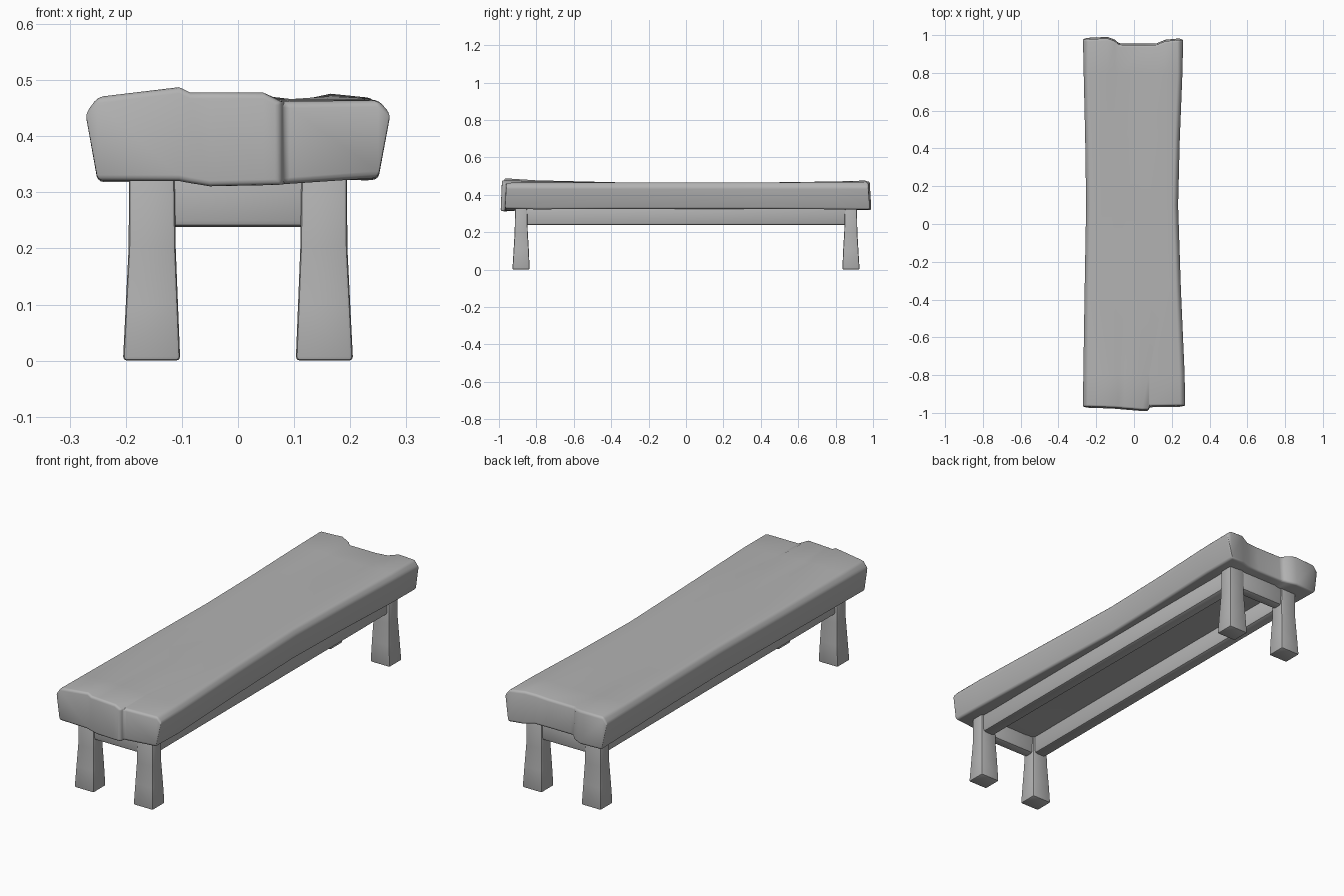
import bpy
import bmesh

if "Cube" in bpy.data.objects:
    bpy.data.objects.remove(bpy.data.objects["Cube"], do_unlink=True)

stone = bpy.data.materials.new("grey_stone")
stone.use_nodes = True
GREY = (0.45, 0.45, 0.45, 1)
stone.diffuse_color = GREY
stone.node_tree.nodes["Principled BSDF"].inputs["Base Color"].default_value = GREY


def finish(name, bm, bevel, segments=2, limit=0.6):
    """Turn a bmesh into a bevelled, smooth shaded object."""
    bmesh.ops.recalc_face_normals(bm, faces=bm.faces)
    mesh = bpy.data.meshes.new(name)
    bm.to_mesh(mesh)
    bm.free()
    ob = bpy.data.objects.new(name, mesh)
    bpy.context.collection.objects.link(ob)
    mesh.materials.append(stone)
    bpy.ops.object.select_all(action="DESELECT")
    ob.select_set(True)
    bpy.context.view_layer.objects.active = ob
    mod = ob.modifiers.new("Soft edges", "BEVEL")
    mod.width, mod.segments, mod.angle_limit = bevel, segments, limit
    bpy.ops.object.modifier_apply(modifier=mod.name)
    bpy.ops.object.shade_smooth_by_angle(angle=0.7)
    return ob


def stack(name, levels, bevel):
    """Box through (z, x0, x1, y0, y1) levels."""
    bm = bmesh.new()
    rings = [[bm.verts.new((x, y, z)) for x, y in
              ((x0, y0), (x1, y0), (x1, y1), (x0, y1))]
             for z, x0, x1, y0, y1 in levels]
    for a, b in zip(rings, rings[1:]):
        for i in range(4):
            j = (i + 1) % 4
            bm.faces.new((a[i], a[j], b[j], b[i]))
    bm.faces.new(rings[0])
    bm.faces.new(rings[-1])
    return finish(name, bm, bevel)


# Slab: columns of (x, top z, bottom z, end y) at each worn end
FRONT = [(-.25, .47, .32, -.98), (-.105, .488, .32, -.985), (-.085, .478, .316, -.987),
         (-.05, .478, .31, -.99), (.045, .478, .312, -.998), (.076, .462, .313, -.998),
         (.082, .462, .314, -.978), (.25, .464, .326, -.975)]
BACK = [(-.25, .47, .318, .995), (-.14, .472, .318, 1.0), (-.1, .466, .322, .985),
        (-.08, .462, .33, .966), (.06, .462, .33, .965), (.12, .466, .33, .966),
        (.165, .476, .325, .985), (.24, .468, .32, .992)]


def middle(y, left, right):
    return [(left + (right - left) * i / 7, .466, .324, y) for i in range(8)]


def ring(bm, columns, side, inset=0):
    """Closed cross-section: top row, right flank, bottom row, left flank."""
    top = [(x, y - inset * 2, zt) for x, zt, zb, y in columns]
    low = [(x, y - inset, zb) for x, zt, zb, y in reversed(columns)]
    (xl, _, _, yl), (xr, _, _, yr) = columns[0], columns[-1]
    right = [(xr + side, yr - inset * 2, .44)]
    left = [(xl - side, yl - inset * 2, .44)]
    return [bm.verts.new(p) for p in top + right + low + left]


bm = bmesh.new()
near = [(x, z * .5 + .233, .322, -.8) for x, z, b, y in FRONT]
far = [(x, z * .5 + .233, .322, .8) for x, z, b, y in BACK]
rings = [ring(bm, FRONT, .022, -.007), ring(bm, near, .02),
         ring(bm, middle(-.35, -.245, .232), .018), ring(bm, middle(.1, -.237, .217), .018),
         ring(bm, middle(.45, -.242, .226), .018), ring(bm, far, .018),
         ring(bm, BACK, .022, .009)]
for a, b in zip(rings, rings[1:]):
    for i in range(len(a)):
        j = (i + 1) % len(a)
        bm.faces.new((a[i], a[j], b[j], b[i]))
for end in (rings[0], rings[-1]):
    for i in range(7):
        bm.faces.new((end[i], end[i + 1], end[15 - i], end[16 - i]))
    bm.faces.new((end[7], end[8], end[9]))
    bm.faces.new((end[17], end[0], end[16]))
finish("seat_slab", bm, .018, 3, .5)

# Flared legs, one at each corner
for sx, xn in ((1, "left"), (-1, "right")):
    for sy, yn in ((-1, "front"), (1, "back")):
        levels = [(z, sx * a, sx * b, sy * c, sy * d) for z, a, b, c, d in
                  ((0, .103, .205, .836, .928), (.1, .107, .2, .84, .922),
                   (.2, .111, .195, .846, .916), (.34, .113, .194, .85, .914))]
        stack(f"{yn}_{xn}_leg", levels, .007)

# Rails joining the legs under the seat
for s, xn, yn in ((1, "left", "back"), (-1, "right", "front")):
    stack(f"{xn}_side_rail", [(z, s * .122, s * .184, -.86, .86) for z in (.238, .34)], .012)
    stack(f"{yn}_end_rail", [(z, -.13, .13, s * .856, s * .908) for z in (.238, .34)], .012)
